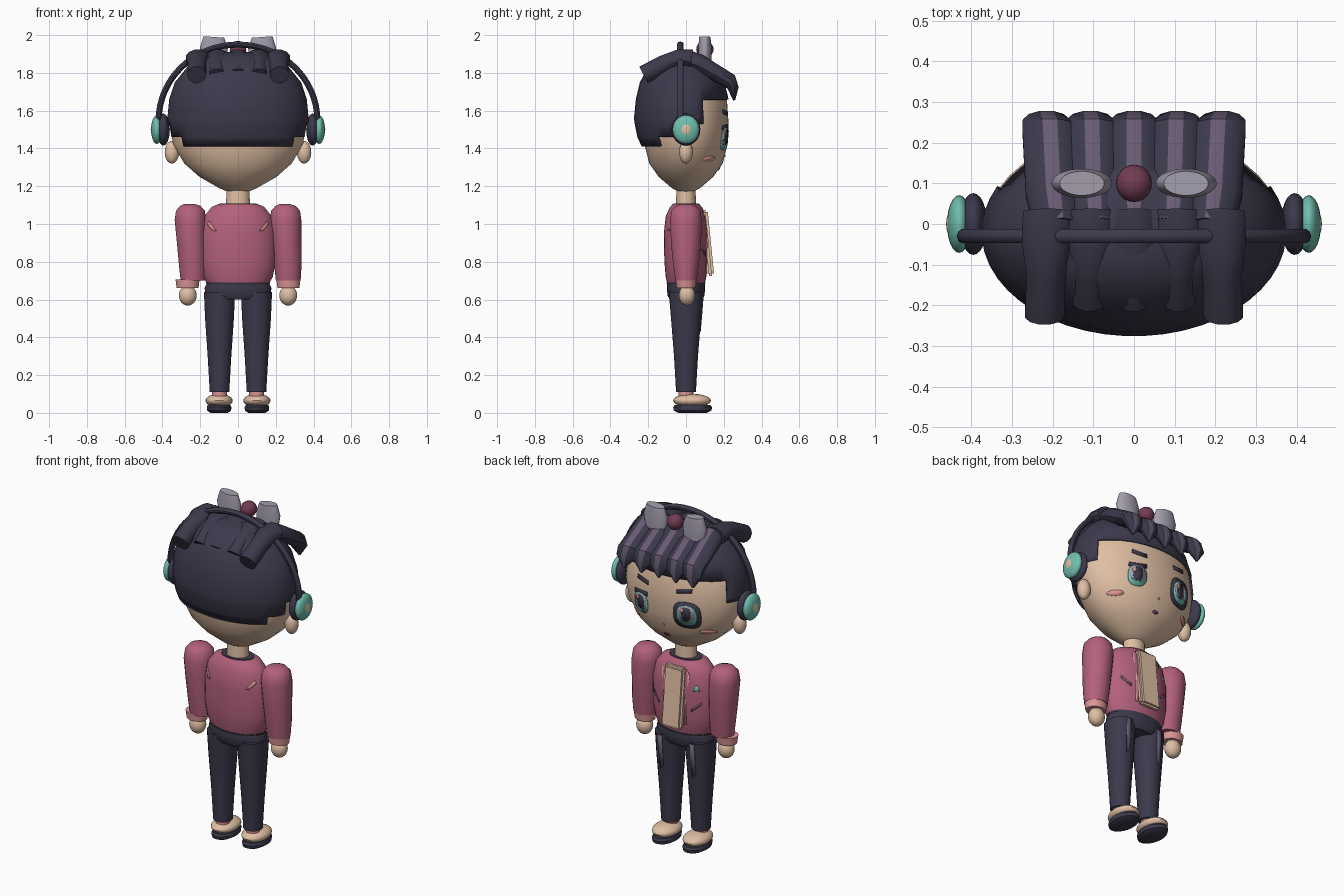
import bpy, bmesh
from math import sin, cos, pi, radians
from mathutils import Vector

if "Cube" in bpy.data.objects:
    bpy.data.objects.remove(bpy.data.objects["Cube"])


def material(name, r, g, b):
    m = bpy.data.materials.new(name)
    m.use_nodes = True
    m.diffuse_color = (r, g, b, 1)
    m.node_tree.nodes["Principled BSDF"].inputs["Base Color"].default_value = (r, g, b, 1)
    return m


NAVY = material("dark navy", .045, .042, .072)
ROSE = material("rose jacket", .45, .12, .2)
SKIN = material("skin", .74, .52, .37)
TEAL = material("teal", .16, .52, .42)
PLUM = material("dusty plum", .14, .105, .17)
GREY = material("lilac grey", .37, .34, .42)
MAROON = material("maroon", .17, .045, .085)
BLUSH = material("light pink", .72, .31, .3)


def finish(bm, name, mats, angle=35):
    me = bpy.data.meshes.new(name)
    bm.to_mesh(me)
    bm.free()
    ob = bpy.data.objects.new(name, me)
    bpy.context.collection.objects.link(ob)
    for m in mats:
        me.materials.append(m)
    bpy.ops.object.select_all(action='DESELECT')
    ob.select_set(True)
    bpy.context.view_layer.objects.active = ob
    bpy.ops.object.shade_smooth_by_angle(angle=radians(angle))
    return ob


def loft(name, rings, mats, n=24, stripe=None, drop=None, cap=True):
    """Skin rings of (centre, axis u, axis v); optionally stripe or drop faces."""
    bm = bmesh.new()
    rows = []
    for c, u, v in rings:
        angles = [2 * pi * (i + .5) / n for i in range(n)]
        rows.append([bm.verts.new(Vector(c) + Vector(u) * cos(a) + Vector(v) * sin(a)) for a in angles])
    for a, b in zip(rows, rows[1:]):
        for i in range(n):
            j = (i + 1) % n
            f = bm.faces.new((a[i], a[j], b[j], b[i]))
            f.material_index = int(i == stripe)
    if cap:
        bm.faces.new(rows[0])
        bm.faces.new(rows[-1])
    bmesh.ops.recalc_face_normals(bm, faces=bm.faces)
    if drop:
        gone = [f for f in bm.faces if drop(f.calc_center_median())]
        bmesh.ops.delete(bm, geom=gone, context='FACES')
    return finish(bm, name, mats)


def stack(name, levels, mat, cx=0, cy=0, **kw):
    """Horizontal ellipses of (z, half width, half depth, x shift)."""
    rings = [((cx + (l[3] if len(l) > 3 else 0), cy, l[0]), (l[1], 0, 0), (0, l[2], 0)) for l in levels]
    return loft(name, rings, [mat], **kw)


def ball(name, c, r, mat, seg=24):
    bm = bmesh.new()
    bmesh.ops.create_uvsphere(bm, u_segments=seg, v_segments=seg // 2, radius=1)
    for v in bm.verts:
        v.co = Vector([v.co[k] * r[k] + c[k] for k in range(3)])
    return finish(bm, name, [mat])


def surface(profile, x, z):
    """Depth of a stacked body at x, z."""
    for a, b in zip(profile, profile[1:]):
        if a[0] <= z <= b[0]:
            t = (z - a[0]) / (b[0] - a[0])
            rx, ry = a[1] + t * (b[1] - a[1]), a[2] + t * (b[2] - a[2])
            return ry * max(0, 1 - (x / rx) ** 2) ** .5
    return 0


def decal(name, profile, pts, mat, lift=.004, side=1):
    """Thin plate following the body surface."""
    bm = bmesh.new()
    mid = (sum(p[0] for p in pts) / len(pts), sum(p[1] for p in pts) / len(pts))
    vs = [bm.verts.new((x, side * (surface(profile, x, z) + lift), z)) for x, z in [mid] + list(pts)]
    for i in range(1, len(vs)):
        bm.faces.new((vs[0], vs[i], vs[i % (len(vs) - 1) + 1]))
    bm.normal_update()
    for f in bm.faces:
        if f.normal.y * side < 0:
            f.normal_flip()
    ob = finish(bm, name, [mat])
    mod = ob.modifiers.new("thickness", 'SOLIDIFY')
    mod.thickness, mod.offset = .004, -1
    return ob


def oval(x, z, rx, rz, n=18, power=1):
    rnd = lambda t: abs(t) ** power * (1 if t > 0 else -1)
    return [(x + rx * rnd(cos(2 * pi * i / n)), z + rz * rnd(sin(2 * pi * i / n))) for i in range(n)]


def slash(x, z, dx, dz, w):
    return [(x - dx, z - dz - w), (x + dx, z + dz - w), (x + dx, z + dz + w), (x - dx, z - dz + w)]


# head and neck
HEAD = [(1.16, .03, .02), (1.19, .1, .075), (1.25, .205, .145), (1.32, .285, .195), (1.42, .345, .22),
        (1.52, .36, .227), (1.65, .34, .218), (1.75, .28, .18), (1.83, .18, .12)]
stack("head", HEAD, SKIN, n=40)
stack("neck", [(1.08, .065, .055), (1.2, .06, .05)], SKIN)

# hair shell, open over the face and below the temples
HAIR = [(1.41, .345, .215), (1.46, .36, .238), (1.53, .37, .252), (1.56, .375, .256), (1.66, .365, .246),
        (1.75, .335, .225), (1.83, .27, .18), (1.88, .19, .13), (1.91, .08, .06)]


def bare(p):
    if p.z < 1.46:
        return p.y > -.14
    if p.z < 1.53:
        return p.y > -.07
    return p.z < 1.66 and p.y > .09


hair = stack("hair_shell", HAIR, NAVY, cy=-.02, n=48, drop=bare)
shell = hair.modifiers.new("thickness", 'SOLIDIFY')
shell.thickness, shell.offset = .015, -1


def strand(name, x0, x1, path, mats, stripe=None):
    """Lock of hair along (y, z, half width, half height)."""
    rings = []
    for i, (y, z, w, h) in enumerate(path):
        a, b = path[max(i - 1, 0)], path[min(i + 1, len(path) - 1)]
        t = Vector((0, b[0] - a[0], b[1] - a[1])).normalized()
        up = Vector((0, -t.z, t.y)) if t.y > 0 else Vector((0, t.z, -t.y))
        x = x0 + (x1 - x0) * i / (len(path) - 1)
        rings.append(((x, y, z), (w, 0, 0), up * h))
    loft(name, rings, mats, n=12, stripe=stripe)


FRINGE = [(0, 1.87, .06, .055), (.07, 1.85, .07, .05), (.235, 1.755, .07, .042), (.25, 1.72, .06, .03),
          (.255, 1.655, .006, .006)]
for k in range(-2, 3):
    strand(f"fringe_lock_{k + 3}", k * .095, k * .112, FRINGE, [NAVY, PLUM], stripe=2)
    edge = abs(k) == 2
    r = .05 if edge else .042
    strand(f"back_lock_{k + 3}", k * .105, k * .11,
           [(.03, 1.87, .065, .055), (-.04, 1.88, .065, .045), (-.12, 1.845, r, r),
            (-.225 if edge else -.19, 1.79, r, r)], [NAVY])

# head ornament
ball("ornament_bead", (0, .1, 1.925), (.044, .046, .044), MAROON)
for s, side in ((1, "left"), (-1, "right")):
    loft(f"{side}_ornament_cone",
         [((s * .125, .1, 1.86), (.065, 0, 0), (0, .034, 0)),
          ((s * .128, .1, 1.93), (.075, 0, 0), (0, .036, 0)),
          ((s * .128, .1, 1.99), (.055, 0, .004 * s), (0, .03, 0))], [GREY])
    # headphones
    ball(f"{side}_ear_cup", (s * .395, 0, 1.5), (.034, .076, .085), NAVY)
    ball(f"{side}_cup_cover", (s * .43, 0, 1.5), (.03, .071, .076), TEAL)
    ball(f"{side}_cup_button", (s * .446, 0, 1.5), (.016, .036, .04), SKIN)
    # ears and face paint
    ball(f"{side}_ear", (s * .35, 0, 1.38), (.038, .036, .06), SKIN)
    x, z = s * .148, 1.45
    if s < 0:
        decal("eye_frame", HEAD, oval(x, z, .075, .08, 24, .7), NAVY, .006)
    else:
        decal("eye_lash", HEAD, slash(x, z + .063, .05, -.004, .012), NAVY, .006)
    decal(f"{side}_iris", HEAD, oval(x, z, .053, .06, 20, .8), TEAL, .008)
    decal(f"{side}_iris_top", HEAD, oval(x, z + .012, .042, .046, 16, .8), GREY, .010)
    decal(f"{side}_pupil", HEAD, oval(x, z + .01, .026, .042, 16, .8), NAVY, .012)
    decal(f"{side}_eye_glint", HEAD, oval(x + .022, z + .03, .012, .016, 8), BLUSH, .014)
    decal(f"{side}_brow", HEAD, slash(s * .135, 1.59, .042, s * .006, .011), NAVY, .006)
    decal(f"{side}_cheek", HEAD, oval(s * .235, 1.345, .035, .015), BLUSH)

band = []
for i in range(33):
    a = pi * i / 32
    band.append(((.42 * cos(a), -.03, 1.55 + .4 * sin(a)), (0, .018, 0), (.016 * cos(a), 0, .016 * sin(a))))
loft("headband", band, [NAVY], n=10)
decal("mouth", HEAD, oval(0, 1.29, .018, .008, 10), MAROON)
decal("nose", HEAD, oval(0, 1.36, .007, .006, 8), BLUSH)

# jacket
TORSO = [(.685, .165, .1), (.72, .185, .108), (.8, .2, .115), (.95, .2, .118), (1.04, .18, .108),
         (1.09, .14, .085), (1.105, .105, .07)]
stack("jacket", TORSO, ROSE, n=36)
stack("collar", [(1.09, .1, .068), (1.108, .098, .066)], NAVY)
stack("jacket_hem", [(.675, .165, .1), (.69, .172, .104)], NAVY)

# shirt front, tilted outward at the bottom
bm = bmesh.new()
bmesh.ops.create_cube(bm, size=1)
for v in bm.verts:
    v.co = (v.co.x * .13, .112 + v.co.y * .04 - v.co.z * .035, .9 + v.co.z * .35)
bmesh.ops.bevel(bm, geom=bm.edges[:], offset=.012, segments=2, affect='EDGES')
finish(bm, "shirt_front", [SKIN])

for s, side in ((1, "left"), (-1, "right")):
    lapel = [(s * .06, .75), (s * .075, .75), (s * .09, 1.04), (s * .06, 1.07)]
    decal(f"{side}_lapel", TORSO, lapel, BLUSH)
    decal(f"{side}_pocket", TORSO, slash(s * .13, .86, .025, s * .022, .008), PLUM)
    decal(f"{side}_back_flash", TORSO,
          [(s * .115, .965), (s * .135, .965), (s * .165, 1.0), (s * .155, 1.015)], BLUSH, .005, -1)
    # arms
    stack(f"{side}_sleeve",
          [(1.105, .03, .03, -.005), (1.095, .055, .055), (1.07, .077, .077), (1.02, .084, .085),
           (.9, .078, .08, .006), (.78, .073, .068, .012), (.7, .066, .058, .014)], ROSE, cx=s * .252)
    stack(f"{side}_cuff", [(.66, .058, .05), (.705, .064, .056)], BLUSH, cx=s * .267)
    ball(f"{side}_hand", (s * .266, .005, .622), (.047, .043, .054), SKIN)
    # legs and shoes
    LEG = [(.11, .052, .053), (.3, .063, .064), (.5, .077, .08), (.64, .083, .092)]
    stack(f"{side}_leg", LEG, NAVY, cx=s * .098)
    stripe = decal(f"{side}_leg_stripe", LEG, [(-.012, .45), (.008, .43), (.02, .635), (-.012, .635)], PLUM)
    stripe.location.x = s * .105
    stack(f"{side}_ankle", [(.06, .038, .038), (.13, .04, .04)], BLUSH, cx=s * .098)
    ball(f"{side}_shoe", (s * .1, .032, .065), (.072, .1, .036), SKIN)
    stack(f"{side}_sole", [(0, .045, .075), (.012, .064, .1), (.03, .066, .104), (.042, .06, .095)],
          NAVY, cx=s * .1, cy=.035)

stack("hips", [(.6, .13, .085), (.62, .17, .098), (.66, .178, .102), (.69, .165, .1)], NAVY, n=32)
decal("jacket_badge", TORSO, [(-.15, .955), (-.115, .955), (-.13, .99)], TEAL)
